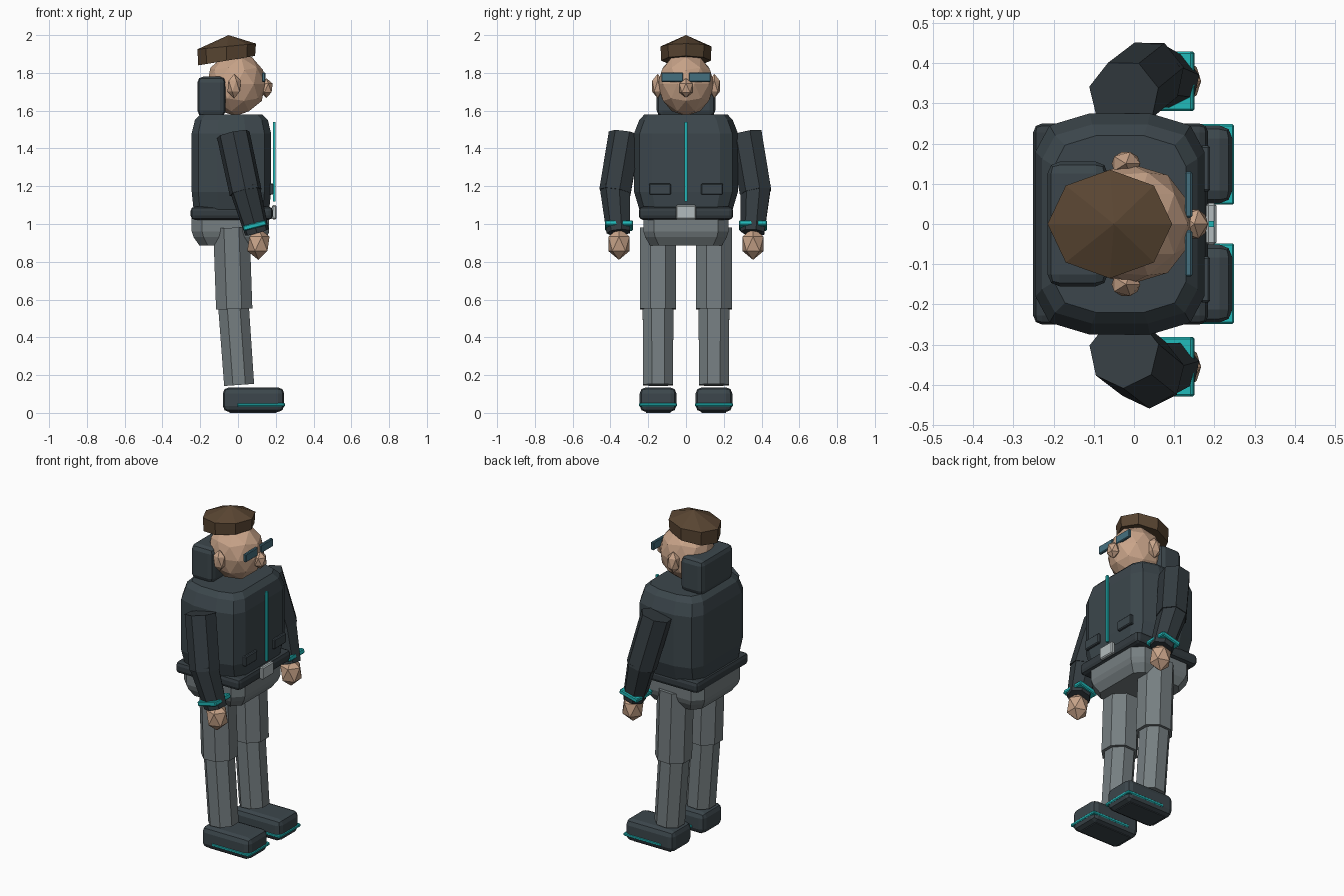
import bpy, bmesh, math
from mathutils import Vector, Matrix

default = bpy.data.objects.get("Cube")
if default:
    bpy.data.objects.remove(default)


def material(name, rgb):
    m = bpy.data.materials.new(name)
    m.use_nodes = True
    m.diffuse_color = (*rgb, 1)
    m.node_tree.nodes["Principled BSDF"].inputs["Base Color"].default_value = (*rgb, 1)
    return m


JACKET = material("charcoal jacket", (0.045, 0.062, 0.072))
SLEEVE = material("dark sleeve", (0.034, 0.045, 0.052))
TROUSER = material("grey trousers", (0.18, 0.21, 0.22))
SKIN = material("skin", (0.58, 0.37, 0.25))
HAIR = material("brown hair", (0.10, 0.06, 0.032))
TEAL = material("teal trim", (0.015, 0.48, 0.48))
LENS = material("blue lens", (0.06, 0.16, 0.21))
METAL = material("light metal", (0.45, 0.50, 0.51))


def finish(name, bm, mat):
    bmesh.ops.recalc_face_normals(bm, faces=bm.faces)
    mesh = bpy.data.meshes.new(name)
    bm.to_mesh(mesh)
    bm.free()
    mesh.materials.append(mat)
    ob = bpy.data.objects.new(name, mesh)
    bpy.context.collection.objects.link(ob)
    return ob


def box(name, centre, size, mat, bevel=0.0, segments=1, tilt=0.0):
    bm = bmesh.new()
    bmesh.ops.create_cube(bm, size=1)
    bmesh.ops.scale(bm, vec=size, verts=bm.verts)
    if bevel:
        bmesh.ops.bevel(bm, geom=bm.edges[:], offset=bevel, segments=segments,
                        profile=0.5, affect='EDGES')
    bmesh.ops.transform(bm, verts=bm.verts,
                        matrix=Matrix.Translation(centre) @ Matrix.Rotation(tilt, 4, 'Y'))
    return finish(name, bm, mat)


def tube(name, top, bottom, r_top, r_bottom, sides, mat):
    top, bottom = Vector(top), Vector(bottom)
    axis = top - bottom
    bm = bmesh.new()
    bmesh.ops.create_cone(bm, cap_ends=True, segments=sides, radius1=r_bottom,
                          radius2=r_top, depth=axis.length)
    bmesh.ops.rotate(bm, verts=bm.verts, matrix=Matrix.Rotation(math.pi / sides, 3, 'Z'))
    lean = Vector((0, 0, 1)).rotation_difference(axis).to_matrix().to_4x4()
    bmesh.ops.transform(bm, verts=bm.verts,
                        matrix=Matrix.Translation((top + bottom) / 2) @ lean)
    return finish(name, bm, mat)


def gem(name, centre, radii, mat, detail=1):
    bm = bmesh.new()
    bmesh.ops.create_icosphere(bm, subdivisions=detail, radius=1)
    bmesh.ops.scale(bm, vec=radii, verts=bm.verts)
    bmesh.ops.translate(bm, vec=centre, verts=bm.verts)
    return finish(name, bm, mat)


def loft(name, rings, mat, apex=None):
    bm = bmesh.new()
    rows = [[bm.verts.new(p) for p in ring] for ring in rings]
    n = len(rows[0])
    for a, b in zip(rows, rows[1:]):
        for i in range(n):
            j = (i + 1) % n
            bm.faces.new((a[i], a[j], b[j], b[i]))
    bm.faces.new(rows[0][::-1])
    if apex:
        tip = bm.verts.new(apex)
        for i in range(n):
            bm.faces.new((rows[-1][i], rows[-1][(i + 1) % n], tip))
    else:
        bm.faces.new(rows[-1])
    return finish(name, bm, mat)


# Jacket body: one chamfered plan, scaled at several heights
half = [(0.175, 0.18), (0.14, 0.245), (0.04, 0.275),
        (-0.11, 0.275), (-0.21, 0.245), (-0.245, 0.18)]
plan = half + [(x, -y) for x, y in reversed(half)]
levels = [(1.02, 0.86, 0.82), (1.07, 0.95, 0.89), (1.17, 1, 1),
          (1.48, 1, 1), (1.55, 0.92, 0.9), (1.58, 0.78, 0.8)]
loft("jacket_body", [[((x + 0.035) * sx - 0.035, y * sy, z) for x, y in plan]
                     for z, sx, sy in levels], JACKET)

# Pelvis narrows at the bottom
pelvis = [(0.885, 0.8, 0.84), (0.93, 0.95, 0.96), (0.96, 1, 1), (1.04, 1, 1)]
corners = [(0.205, 0.17), (0.15, 0.225), (-0.15, 0.225), (-0.205, 0.17),
           (-0.205, -0.17), (-0.15, -0.225), (0.15, -0.225), (0.205, -0.17)]
loft("pelvis", [[(x * sx - 0.04, y * sy, z) for x, y in corners]
                for z, sx, sy in pelvis], TROUSER)

# Belt, buckle, zip and raised hood
box("belt", (-0.033, 0, 1.057), (0.435, 0.5, 0.07), SLEEVE, 0.022, 2)
box("buckle", (0.192, 0, 1.062), (0.025, 0.105, 0.075), METAL, 0.006)
box("buckle_gem", (0.2, 0, 1.062), (0.008, 0.02, 0.02), METAL)
box("zip", (0.192, 0, 1.33), (0.014, 0.014, 0.42), TEAL)
box("hood", (-0.14, 0, 1.675), (0.15, 0.31, 0.21), JACKET, 0.03, 2)

# Head and nose
gem("head", (-0.01, 0, 1.74), (0.16, 0.15, 0.168), SKIN, 3 - 1)
gem("nose", (0.15, 0, 1.72), (0.038, 0.042, 0.052), SKIN)

# Hair cap: faceted crown, lower at the back
def hair_ring(grow, low, slope):
    return [(-0.06 + 0.155 * grow * math.cos(a), 0.135 * grow * math.sin(a),
             low + slope * math.cos(a))
            for a in (math.tau * i / 8 for i in range(8))]

loft("hair", [hair_ring(0.97, 1.865, 0.025), hair_ring(1.0, 1.94, 0.015)],
     HAIR, apex=(-0.05, 0, 2.0))

# Paired parts, left is +y
for side, s in (("left", 1), ("right", -1)):
    gem(side + "_ear", (-0.02, s * 0.15, 1.73), (0.04, 0.034, 0.065), SKIN)
    box(side + "_lens", (0.136, s * 0.073, 1.777), (0.018, 0.115, 0.05), LENS, 0.004)
    box(side + "_pocket", (0.177, s * 0.138, 1.185), (0.024, 0.115, 0.06), JACKET, 0.005)

    # Arm
    elbow = (0.04, s * 0.372, 1.17)
    wrist = (0.1, s * 0.355, 0.955)
    tube(side + "_upper_arm", (-0.025, s * 0.32, 1.475), elbow, 0.09, 0.088, 7, SLEEVE)
    tube(side + "_forearm", (0.033, s * 0.373, 1.2), wrist, 0.084, 0.066, 7, SLEEVE)
    box(side + "_cuff", (0.088, s * 0.355, 0.992), (0.125, 0.148, 0.028), TEAL, 0.005, 1, -0.25)
    gem(side + "_hand", (0.108, s * 0.355, 0.895), (0.066, 0.066, 0.085), SKIN)

    # Leg
    y = s * 0.148
    tube(side + "_thigh", (-0.035, y, 0.98), (-0.02, y, 0.55), 0.104, 0.104, 8, TROUSER)
    tube(side + "_shin", (-0.024, y, 0.57), (0.006, y, 0.148), 0.088, 0.086, 8, TROUSER)

    # Shoe with coloured sole strip
    box(side + "_shoe", (0.082, y, 0.07), (0.325, 0.194, 0.13), JACKET, 0.032, 2)
    box(side + "_sole_strip", (0.122, y, 0.043), (0.253, 0.2, 0.018), TEAL, 0.004)
    box(side + "_shoe_base", (0.08, y, 0.01), (0.25, 0.13, 0.02), JACKET)
